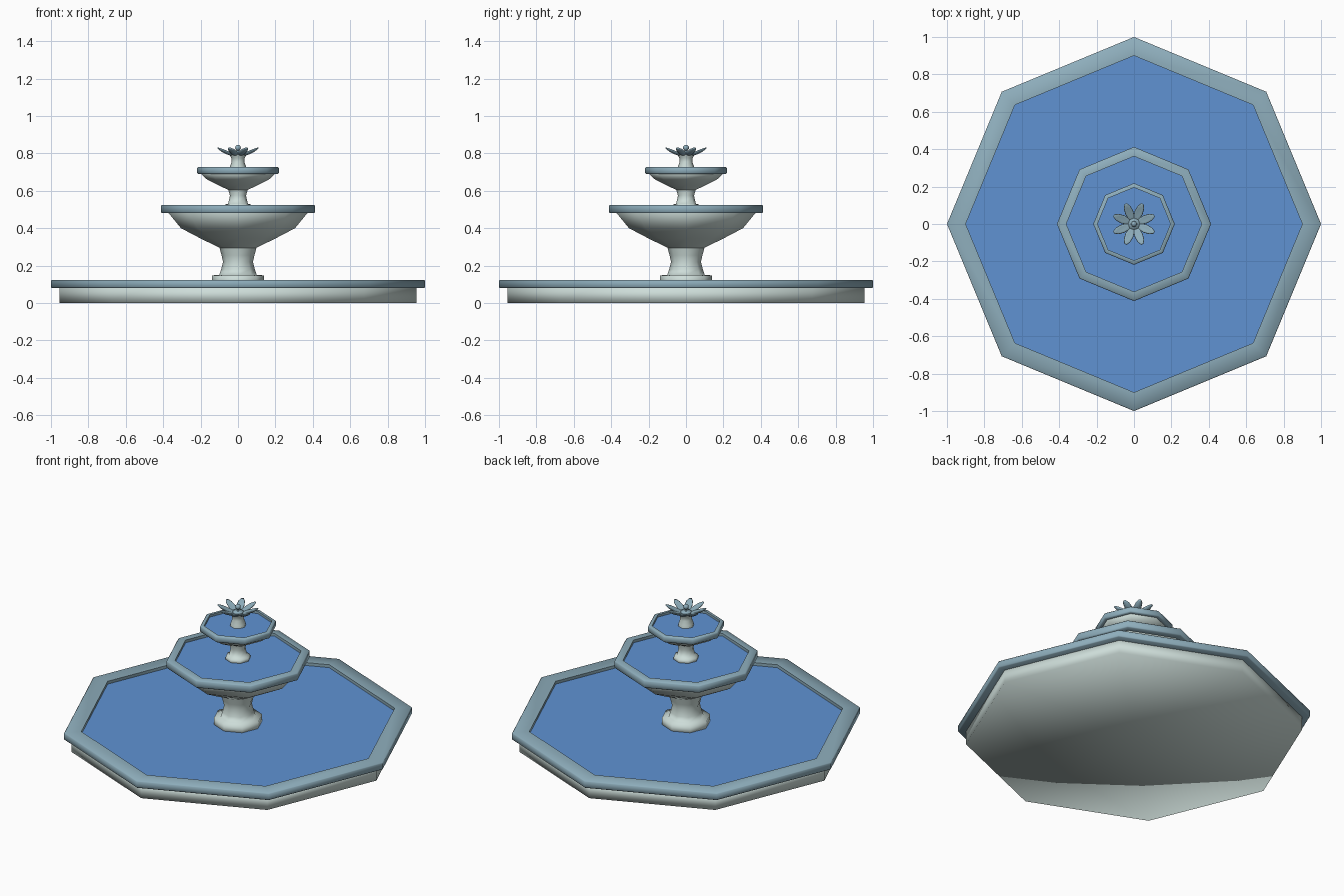
import bpy, bmesh, math
from mathutils import Matrix

if "Cube" in bpy.data.objects:
    bpy.data.objects.remove(bpy.data.objects["Cube"])


def material(name, rgb):
    m = bpy.data.materials.new(name)
    m.diffuse_color = (*rgb, 1)
    m.use_nodes = True
    m.node_tree.nodes["Principled BSDF"].inputs["Base Color"].default_value = m.diffuse_color
    return m


STONE = material("pale_stone", (0.61, 0.72, 0.69))
TRIM = material("blue_grey_trim", (0.27, 0.42, 0.50))
WATER = material("water_blue", (0.115, 0.29, 0.65))


def finish(name, bm, mats, smooth=None):
    bmesh.ops.recalc_face_normals(bm, faces=bm.faces)
    me = bpy.data.meshes.new(name)
    bm.to_mesh(me)
    bm.free()
    for m in mats:
        me.materials.append(m)
    ob = bpy.data.objects.new(name, me)
    bpy.context.collection.objects.link(ob)
    bpy.ops.object.select_all(action='DESELECT')
    ob.select_set(True)
    bpy.context.view_layer.objects.active = ob
    if smooth is None:
        bpy.ops.object.shade_smooth()
    else:
        bpy.ops.object.shade_smooth_by_angle(angle=math.radians(smooth))
    return ob


def lathe(name, profile, mat, closed=False, sides=8, smooth=None):
    """Turn a (radius, z) profile into an octagonal solid or ring."""
    bm = bmesh.new()
    rings = []
    for r, z in profile:
        if r == 0:
            rings.append([bm.verts.new((0, 0, z))] * sides)
        else:
            rings.append([bm.verts.new((r * math.cos(math.tau * i / sides),
                                        r * math.sin(math.tau * i / sides), z))
                          for i in range(sides)])
    pairs = list(zip(rings, rings[1:]))
    if closed:
        pairs.append((rings[-1], rings[0]))
    for a, b in pairs:
        for i in range(sides):
            j = (i + 1) % sides
            bm.faces.new(dict.fromkeys((a[i], a[j], b[j], b[i])))
    return finish(name, bm, [mat], smooth)


def rim(name, outer, inner, z0, z1):
    b = 0.005
    lathe(name, [(inner, z0), (outer - b, z0), (outer, z0 + b), (outer, z1 - b),
                 (outer - b, z1), (inner, z1)], TRIM, closed=True, smooth=50)


# Ground pool: stone wall with closed underside, trim rim, water
lathe("pool_base", [(0, 0), (0.955, 0), (0.955, 0.085), (0, 0.085)], STONE, smooth=100)
rim("pool_rim", 1.0, 0.90, 0.08, 0.124)
lathe("pool_water", [(0, 0.106), (0.2, 0.106), (0.91, 0.106)], WATER)

# Lower pedestal and middle bowl
lathe("lower_pedestal", [(0, 0.09), (0.138, 0.09), (0.138, 0.148), (0.10, 0.15),
                         (0.09, 0.18), (0.08, 0.22), (0.088, 0.255), (0.10, 0.30)],
      STONE, smooth=95)
lathe("middle_bowl", [(0.098, 0.295), (0.20, 0.345), (0.305, 0.40), (0.372, 0.482),
                      (0.365, 0.495)], STONE)
rim("middle_rim", 0.412, 0.362, 0.48, 0.525)
lathe("middle_water", [(0, 0.508), (0.1, 0.508), (0.37, 0.508)], WATER)

# Upper pedestal and top bowl
lathe("upper_pedestal", [(0, 0.50), (0.072, 0.50), (0.07, 0.527), (0.053, 0.531),
                         (0.046, 0.56), (0.043, 0.575), (0.053, 0.61)], STONE)
lathe("top_bowl", [(0.052, 0.605), (0.11, 0.632), (0.165, 0.66), (0.20, 0.692),
                   (0.196, 0.70)], STONE)
rim("top_rim", 0.218, 0.195, 0.69, 0.727)
lathe("top_water", [(0, 0.713), (0.06, 0.713), (0.20, 0.713)], WATER)

# Flower stalk
lathe("flower_stalk", [(0, 0.71), (0.045, 0.71), (0.043, 0.73), (0.034, 0.755),
                       (0.036, 0.775), (0.047, 0.797), (0, 0.797)], STONE, smooth=80)

# Eight upturned petals: flattened spheres bent upward with distance
bm = bmesh.new()
for k in range(8):
    part = bmesh.ops.create_uvsphere(bm, u_segments=10, v_segments=6, radius=1)["verts"]
    for v in part:
        x = 0.067 + 0.053 * v.co.x
        y = 0.023 * v.co.y
        v.co = (x, y, 0.79 + 2.9 * x * x + 14 * y * y + 0.008 * v.co.z)
    bmesh.ops.rotate(bm, verts=part, cent=(0, 0, 0),
                     matrix=Matrix.Rotation(math.tau * (k + 0.5) / 8, 3, 'Z'))
finish("flower_petals", bm, [TRIM])
lathe("flower_heart", [(0, 0.785), (0.035, 0.79), (0.03, 0.803), (0, 0.805)], TRIM)

# Centre bud on a short stem
lathe("bud_stem", [(0.007, 0.80), (0.007, 0.825)], TRIM)
bm = bmesh.new()
bmesh.ops.create_uvsphere(bm, u_segments=10, v_segments=8, radius=0.016,
                          matrix=Matrix.Translation((0, 0, 0.83)))
finish("flower_bud", bm, [TRIM])
